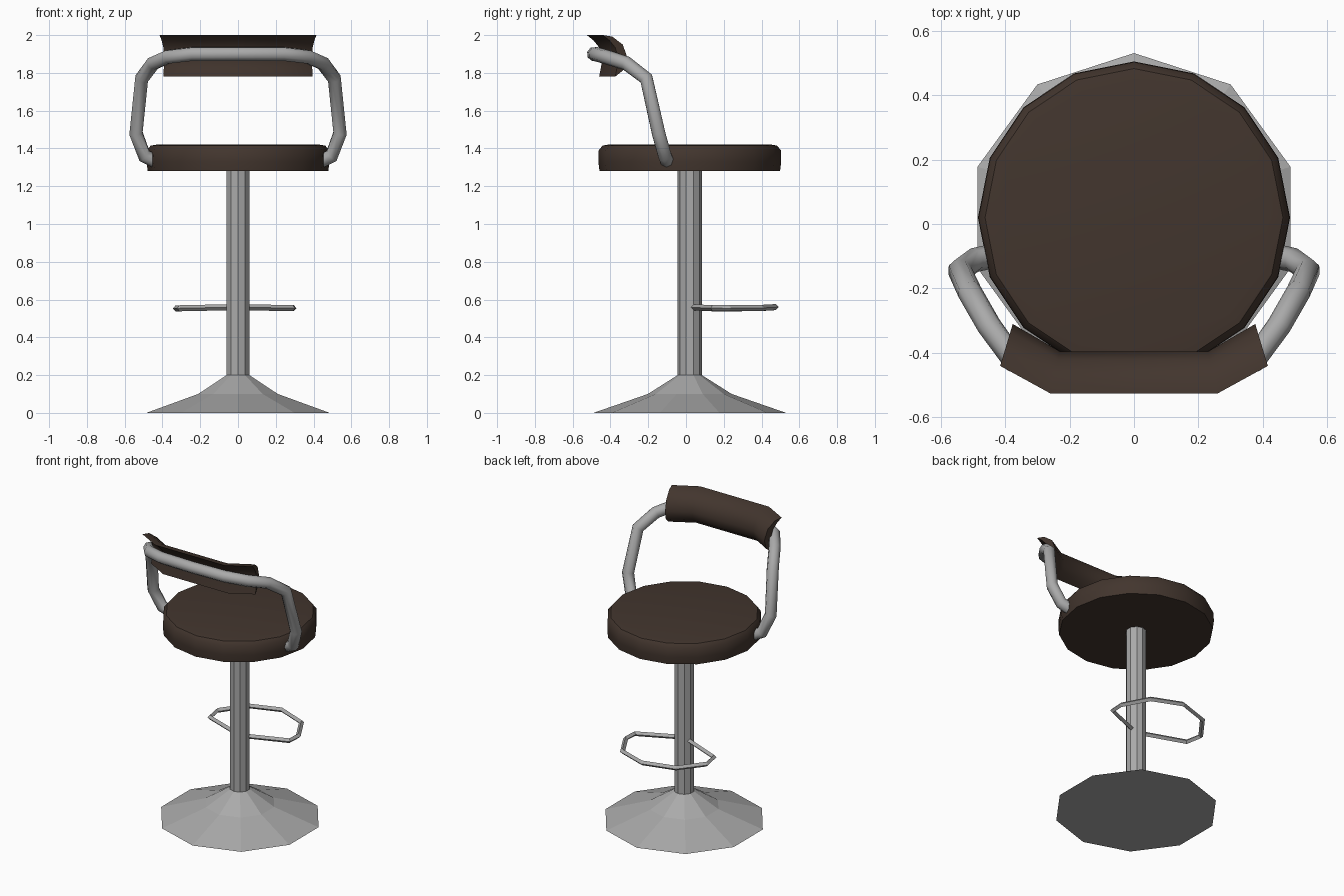
import bpy, bmesh, math

if "Cube" in bpy.data.objects:
    bpy.data.objects.remove(bpy.data.objects["Cube"])


def material(name, rgb):
    m = bpy.data.materials.new(name)
    m.diffuse_color = (*rgb, 1)
    m.use_nodes = True
    m.node_tree.nodes["Principled BSDF"].inputs["Base Color"].default_value = m.diffuse_color
    return m


METAL = material("brushed grey metal", (0.40, 0.40, 0.40))
LEATHER = material("dark brown leather", (0.055, 0.036, 0.027))
CY = 0.02  # y of the column axis


def finish(name, bm, mat, smooth=None):
    bmesh.ops.recalc_face_normals(bm, faces=bm.faces[:])
    me = bpy.data.meshes.new(name)
    bm.to_mesh(me)
    bm.free()
    me.materials.append(mat)
    ob = bpy.data.objects.new(name, me)
    bpy.context.collection.objects.link(ob)
    if smooth:
        bpy.ops.object.select_all(action='DESELECT')
        ob.select_set(True)
        bpy.context.view_layer.objects.active = ob
        bpy.ops.object.shade_smooth_by_angle(angle=math.radians(smooth))
    return ob


def loft(name, rings, mat, smooth=None):
    """Skin a list of closed rings and cap both ends."""
    bm = bmesh.new()
    vr = [[bm.verts.new(p) for p in ring] for ring in rings]
    for a, b in zip(vr, vr[1:]):
        n = len(a)
        for i in range(n):
            j = (i + 1) % n
            bm.faces.new((a[i], a[j], b[j], b[i]))
    bm.faces.new(vr[0][::-1])
    bm.faces.new(vr[-1])
    return finish(name, bm, mat, smooth)


def lathe(name, profile, sides, mat, smooth=None):
    rings = []
    for r, z in profile:
        rings.append([(r * math.cos(t), CY + r * math.sin(t), z)
                      for t in (math.pi / 2 + math.tau * i / sides for i in range(sides))])
    return loft(name, rings, mat, smooth)


def tube(name, points, radius, resolution, mat, smooth):
    cu = bpy.data.curves.new(name, 'CURVE')
    cu.dimensions = '3D'
    cu.bevel_depth = radius
    cu.bevel_resolution = resolution
    cu.use_fill_caps = True
    sp = cu.splines.new('POLY')
    sp.points.add(len(points) - 1)
    for p, co in zip(sp.points, points):
        p.co = (*co, 1)
    sp.use_smooth = smooth
    cu.materials.append(mat)
    ob = bpy.data.objects.new(name, cu)
    bpy.context.collection.objects.link(ob)
    return ob


# Flared base and central column
lathe("base", [(0.51, 0), (0.222, 0.1), (0.064, 0.2)], 10, METAL)
lathe("column", [(0.064, 0.19), (0.064, 1.30)], 10, METAL)

# Round padded seat
lathe("seat", [(0.478, 1.28), (0.484, 1.33), (0.482, 1.39), (0.462, 1.415), (0.42, 1.422)],
      16, LEATHER, 40)

# Bent tube that holds the backrest, mirrored about x = 0
half = [(0.44, -0.10, 1.335), (0.495, -0.112, 1.36), (0.54, -0.145, 1.48),
        (0.51, -0.21, 1.77), (0.45, -0.315, 1.85), (0.37, -0.425, 1.885), (0.24, -0.48, 1.9)]
frame = half + [(0, -0.487, 1.9)] + [(-x, y, z) for x, y, z in reversed(half)]
tube("back_frame", frame, 0.038, 2, METAL, True)

# Thin square-section footrest loop
foot = [(0.03, 0.03), (0.29, 0.14), (0.295, 0.23), (0.2, 0.40), (0, 0.475),
        (-0.21, 0.41), (-0.33, 0.25), (-0.31, 0.14), (-0.03, 0.03)]
tube("footrest", [(x, y, 0.56 - 0.02 * abs(x)) for x, y in foot], 0.016, 0, METAL, False)

# Crescent backrest: (forward depth, height) section swept along a bent line
section = [(0, 2.0), (0.05, 1.992), (0.105, 1.95), (0.13, 1.88), (0.115, 1.82), (0.065, 1.78),
           (0.075, 1.83), (0.082, 1.88), (0.065, 1.935), (0.035, 1.972)]
stations = [(0.415, -0.44, -0.3), (0.26, -0.525, -0.23), (0, -0.525, 0),
            (-0.26, -0.525, 0.23), (-0.415, -0.44, 0.3)]
loft("backrest", [[(x + lean * d, y + d, z) for d, z in section] for x, y, lean in stations],
     LEATHER, 45)
